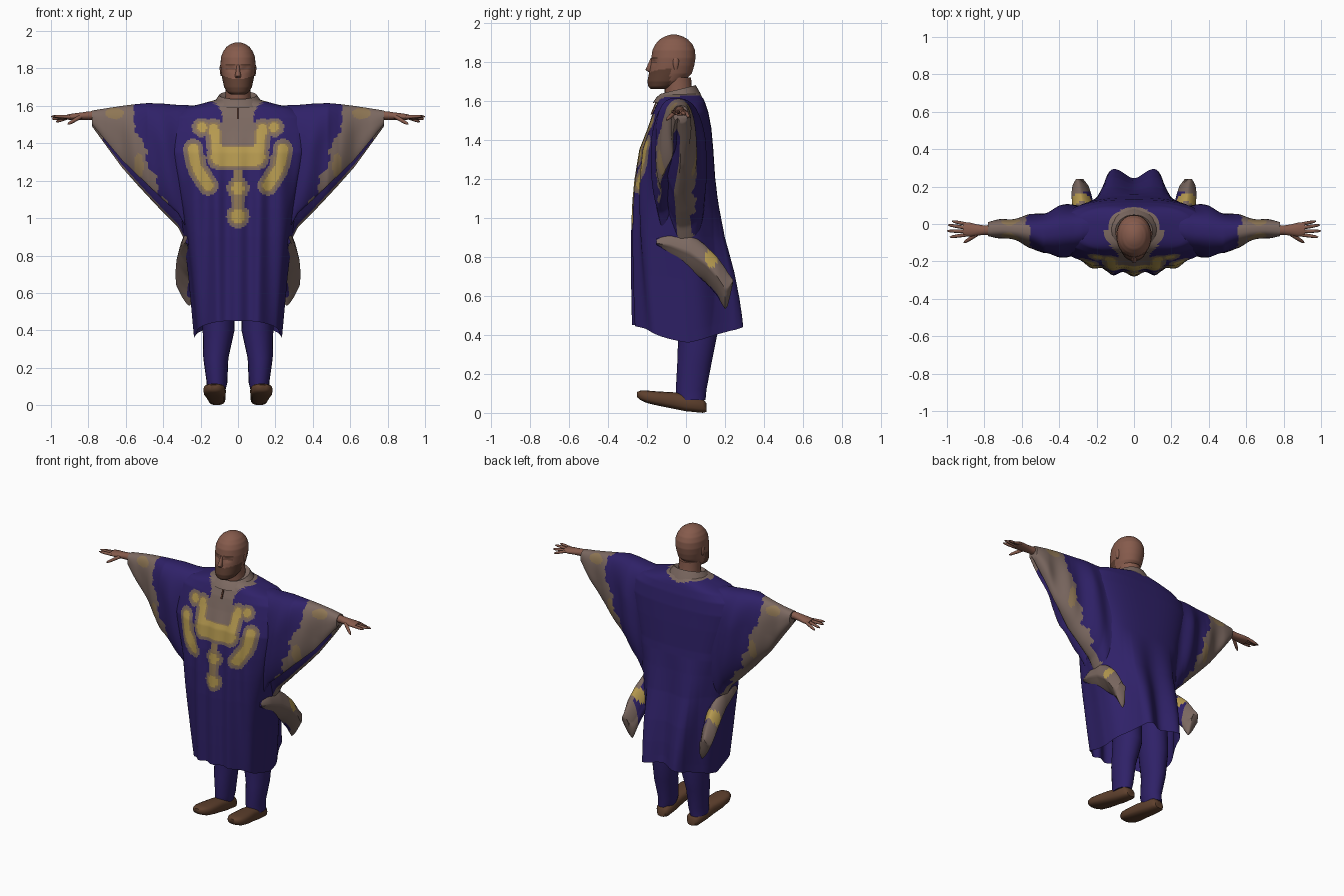
import bpy, bmesh, math
from mathutils import Vector

if "Cube" in bpy.data.objects:
    bpy.data.objects.remove(bpy.data.objects["Cube"])

def mat(name, r, g, b):
    m = bpy.data.materials.new(name)
    m.diffuse_color = [(v / 255 / 12.92 if v < 11 else ((v / 255 + .055) / 1.055) ** 2.4) for v in (r, g, b)] + [1]
    m.use_nodes = True
    m.node_tree.nodes["Principled BSDF"].inputs["Base Color"].default_value = m.diffuse_color
    return m

PURPLE, TAN, GOLD = mat("purple cloth", 47, 33, 104), mat("tan trim", 124, 105, 97), mat("gold thread", 182, 154, 80)
SKIN, BEARD, LEATHER = mat("skin", 134, 91, 76), mat("beard brown", 94, 63, 50), mat("shoe leather", 94, 64, 45)
OLIVE = mat("faded gold trim", 142, 118, 84)

def table(rows, t):
    """Linear lookup of a row of values by its first entry."""
    if t <= rows[0][0]:
        return rows[0][1:]
    for a, b in zip(rows, rows[1:]):
        if t <= b[0]:
            k = (t - a[0]) / (b[0] - a[0])
            return [p + (q - p) * k for p, q in zip(a[1:], b[1:])]
    return rows[-1][1:]

def sp(v, e):
    return math.copysign(abs(v) ** e, v)

def span(a, b, n):
    return [a + (b - a) * i / n for i in range(n + 1)]

def clamp(v):
    return max(0, min(1, v))

def loft(name, rings, mats, rule=None, mirror=False, angle=50, caps=(0, -1)):
    """Skin closed rings, cap the ends, colour faces by rule(centre, ring, segment)."""
    bm = bmesh.new()
    vs = [[bm.verts.new(p) for p in r] for r in rings]
    n = len(rings[0])
    for i in range(len(vs) - 1):
        for j in range(n):
            k = (j + 1) % n
            f = bm.faces.new((vs[i][j], vs[i][k], vs[i + 1][k], vs[i + 1][j]))
            if rule:
                f.material_index = rule(f.calc_center_median(), i, j)
    for e in caps:
        f = bm.faces.new(vs[e])
        if rule:
            f.material_index = rule(f.calc_center_median(), 0, 0)
    bmesh.ops.recalc_face_normals(bm, faces=bm.faces)
    me = bpy.data.meshes.new(name)
    bm.to_mesh(me)
    bm.free()
    for m in mats:
        me.materials.append(m)
    ob = bpy.data.objects.new(name, me)
    bpy.context.collection.objects.link(ob)
    if mirror:
        ob.modifiers.new("mirror", 'MIRROR').use_mirror_merge = False
    bpy.ops.object.select_all(action='DESELECT')
    ob.select_set(True)
    bpy.context.view_layer.objects.active = ob
    bpy.ops.object.shade_smooth_by_angle(angle=math.radians(angle))
    return ob

def angles(n):
    return [2 * math.pi * j / n for j in range(n)]

def flat_ring(z, x, w, yf, yb, n=20, e=1.0):
    return [(x + w * sp(math.cos(a), e), (yf + yb) / 2 + (yb - yf) / 2 * sp(math.sin(a), e), z) for a in angles(n)]

# robe body: z, half width, front y, back y
BODY = [(.40, .235, -.265, .285), (.55, .25, -.268, .265), (.7, .265, -.27, .24), (.9, .29, -.27, .195),
        (1.05, .315, -.265, .17), (1.2, .345, -.255, .15), (1.35, .385, -.235, .14), (1.46, .40, -.195, .13),
        (1.54, .38, -.17, .115), (1.585, .31, -.15, .10), (1.61, .2, -.14, .09), (1.635, .11, -.12, .07)]

def body_ring(z):
    w, yf, yb = table(BODY, z)
    low, hang = clamp((1.15 - z) / .7), clamp((1.5 - z) / .4)
    out = []
    for a in angles(240):
        c, s = sp(math.cos(a), .75), sp(math.sin(a), .75)
        x = w * c * (1 - .2 * low * max(0, s))
        y = (yf + yb) / 2 + (yb - yf) / 2 * s
        if s > 0:   # raised back panel with two deep lobes
            y -= s * low * (.04 * math.cos(2 * math.pi * min(abs(x), .16) / .26) + .06 * clamp((abs(x) - .15) / .05))
        else:       # narrow hanging pleats at the front
            y += s * hang * .012 * math.cos(2 * math.pi * x / .115)
        x += hang * .008 * math.sin(7 * a) * math.copysign(1, c) * abs(c)
        hem = .05 * abs(s) - .04 * c ** 4
        out.append((x, y, z + hem * clamp((.9 - z) / .5)))
    return out

# chest embroidery strokes: x1, z1, x2, z2, radius
STROKES = [(0, 1.33, .095, 1.33, .048), (.11, 1.355, .13, 1.48, .025), (.19, 1.485, .195, 1.485, .024),
           (.24, 1.37, .225, 1.29, .026), (.215, 1.26, .16, 1.175, .027), (0, 1.25, 0, 1.06, .003),
           (0, 1.16, 0, 1.16, .033), (0, 1.01, 0, 1.01, .036)]

def stroke_dist(x, z):
    best = 9
    for x1, z1, x2, z2, r in STROKES:
        a, d = Vector((x1, z1)), Vector((x2 - x1, z2 - z1))
        p = Vector((abs(x), z)) - a
        k = clamp(p.dot(d) / d.length_squared) if d.length else 0
        best = min(best, (p - d * k).length - r)
    return best

def body_rule(c, i, j):
    if c.z > 1.57 and (c.x / .15) ** 2 + ((c.y + .045) / .135) ** 2 < 1:
        return 1
    if c.y < -.06:
        d = stroke_dist(c.x, c.z)
        if d < 0:
            return 2
        if d < .01:
            return 3
        if d < .027 or (abs(c.x) < .085 and c.z > 1.38):
            return 1
    return 0

CLOTH = [PURPLE, TAN, GOLD, OLIVE]
loft("robe_body", [body_ring(z) for z in span(.40, 1.635, 170)], CLOTH, body_rule, caps=())

# wide sleeves: x, top z, bottom z, front y, back y
SLEEVE = [(.14, 1.60, .90, -.13, .10), (.23, 1.60, .82, -.15, .115), (.28, 1.605, .87, -.165, .11),
          (.32, 1.605, .95, -.17, .105), (.40, 1.612, 1.03, -.17, .09), (.48, 1.615, 1.115, -.165, .065),
          (.54, 1.61, 1.18, -.125, .045), (.62, 1.60, 1.27, -.095, .035), (.70, 1.588, 1.38, -.075, .025),
          (.78, 1.575, 1.49, -.065, .01)]
EDGE = [(.9, .275), (1.05, .365), (1.15, .42), (1.25, .46), (1.35, .495), (1.45, .525), (1.5, .56), (1.55, .57), (1.6, .54)]
NS = 96

def sleeve_ring(x):
    zt, zb, yf, yb = table(SLEEVE, x)
    h, out = (zt - zb) / 2, []
    for a in angles(NS):
        c, s = sp(math.cos(a), .8), sp(math.sin(a), .8)
        z = (zt + zb) / 2 + h * c
        u = abs(s + .4) / .35
        if c < 0 and u < 1:   # open slit along the lower edge
            z += min(.09, h * .5) * (1 - u)
        y = (yf + yb) / 2 + (yb - yf) / 2 * s
        fold = .010 * math.sin(38 * x - 5 * z) * s * min(1, (zt - z) / .2)
        out.append((x, y + fold, z))
    return out

def sleeve_rule(c, i, j):
    a = 2 * math.pi * (j + .5) / NS
    s = sp(math.sin(a), .8)
    if math.cos(a) < 0 and -.72 < s < -.15 and c.x < .72:
        return 0
    if ((c.x - .53) / .025) ** 2 + ((c.z - 1.28) / .065) ** 2 < 1 or ((c.x - .66) / .05) ** 2 + ((c.z - 1.56) / .03) ** 2 < 1:
        return 3
    wave = .012 * math.sin(40 * c.z) + .008 * math.sin(95 * c.z + 1)
    return int(c.x > table(EDGE, c.z)[0] + wave + (.02 if s > .4 else 0))

loft("sleeve", [sleeve_ring(x) for x in span(.14, .78, 90)], CLOTH, sleeve_rule, True, caps=(-1,))

# folded sleeve tails, pointed at the back: y, low z, high z, inner x, outer x
TAIL = [(-.15, .84, .90, .24, .28), (-.08, .785, .93, .23, .30), (.02, .72, .92, .225, .315), (.10, .67, .86, .22, .33),
        (.16, .60, .80, .235, .335), (.20, .53, .745, .25, .33), (.215, .55, .72, .26, .325), (.24, .66, .685, .29, .31)]

def tail_ring(y):
    zl, zh, xi, xo = table(TAIL, y)
    return [((xi + xo) / 2 + (xo - xi) / 2 * sp(math.cos(a), 1.3) - .03 * max(0, -math.sin(a)),
             y, (zl + zh) / 2 + (zh - zl) / 2 * sp(math.sin(a), 1.3)) for a in angles(32)]

def tail_rule(c, i, j):
    if ((c.y - .13) / .03) ** 2 + ((c.z - .79) / .05) ** 2 < 1:
        return 2
    zl, zh, xi, xo = table(TAIL, c.y)
    return int(c.x > xi + .035 or c.y > .17)

loft("sleeve_tail", [tail_ring(y) for y in span(-.15, .24, 30)], CLOTH, tail_rule, True)

# standing collar, higher at the back
def collar_ring(rx, ry, z, tilt):
    return [(rx * math.cos(a), -.04 + ry * math.sin(a), z + tilt * math.sin(a)) for a in angles(32)]

loft("collar", [collar_ring(.145, .13, 1.595, .005), collar_ring(.122, .112, 1.63, .012),
                collar_ring(.10, .09, 1.658, .022), collar_ring(.08, .072, 1.645, .022)], [TAN])
# neck slit as a thin plate
loft("collar_slit", [[(x, y + dy, z) for x, dy in ((-.005, 0), (.005, 0), (.005, .008), (-.005, .008))]
                     for z, y in ((1.53, -.182), (1.585, -.160), (1.62, -.146))], [BEARD])

# neck
loft("neck", [flat_ring(1.58, 0, .075, -.11, .045), flat_ring(1.66, 0, .067, -.11, .03),
              flat_ring(1.72, 0, .068, -.12, .026)], [SKIN])

# head: z, half width, front y, back y
HEAD = [(1.66, .035, -.18, -.09), (1.672, .058, -.193, -.06), (1.70, .074, -.198, -.01), (1.74, .083, -.19, .03),
        (1.78, .09, -.182, .042), (1.82, .094, -.178, .049), (1.86, .091, -.172, .046), (1.89, .08, -.157, .033),
        (1.915, .062, -.135, .01), (1.932, .037, -.105, -.02), (1.94, .01, -.075, -.05)]

def head_ring(z):
    ring = flat_ring(z, 0, *table(HEAD, z), n=48, e=.95)
    socket = max(0, 1 - abs(z - 1.8) / .022)
    return [(x, y + .010 * socket * max(0, 1 - abs(abs(x) - .038) / .03) * (y < -.08), z) for x, y, z in ring]

def head_rule(c, i, j):
    ax = abs(c.x)
    beard = c.z < 1.743 + .3 * max(0, ax - .02) and c.y < -.08 - .3 * max(0, 1.70 - c.z)
    brow = c.y < -.1 and .018 < ax < .066 and (1.815 < c.z < 1.824 or 1.794 < c.z < 1.802)
    return int(beard or brow)

loft("head", [head_ring(z) for z in span(1.66, 1.94, 56)], [SKIN, BEARD], head_rule)
loft("nose", [flat_ring(1.748, 0, .012, -.195, -.17, 10), flat_ring(1.76, 0, .017, -.209, -.17, 10),
              flat_ring(1.785, 0, .011, -.197, -.165, 10), flat_ring(1.82, 0, .007, -.181, -.165, 10)], [SKIN])
loft("ear", [flat_ring(z, .088, w, -.055 - d, -.05 + d, 10) for z, w, d in
             ((1.76, .004, .004), (1.775, .008, .01), (1.805, .011, .015), (1.82, .006, .01))], [SKIN], mirror=True)

# forearm and palm: x, z, half height, front y, back y
ARM = [(.70, 1.55, .028, -.06, .0), (.80, 1.548, .023, -.058, -.008), (.84, 1.545, .02, -.062, -.002),
       (.88, 1.542, .018, -.068, .008), (.915, 1.54, .014, -.066, .01)]
loft("hand", [[(x, (f + b) / 2 + (b - f) / 2 * math.cos(a), z + h * math.sin(a)) for a in angles(14)]
              for x, z, h, f, b in ARM], [SKIN], mirror=True)

def finger(name, a, b, r):
    a, b = Vector(a), Vector(b)
    side = (b - a).cross(Vector((0, 0, 1))).normalized()
    up = side.cross(b - a).normalized()
    loft(name, [[a.lerp(b, t) + (side * math.cos(q) + up * math.sin(q)) * r * k for q in angles(8)]
                for t, k in ((0, 1), (.5, .95), (.85, .75), (1, .3))], [SKIN], mirror=True)

for i, (y0, x1, y1, z1) in enumerate([(.0, .972, .015, 1.515), (-.02, .995, -.005, 1.53), (-.04, 1.0, -.037, 1.543),
                                      (-.058, .985, -.07, 1.545)]):
    finger(f"finger_{i + 1}", (.90, y0, 1.541), (x1, y1, z1), .0098)
finger("thumb", (.84, -.055, 1.543), (.91, -.1, 1.502), .011)

# trouser legs
LEG = [(.065, .115, .05, -.045, .10), (.12, .115, .055, -.052, .105), (.25, .113, .067, -.045, .13),
       (.40, .107, .085, -.04, .16), (.65, .10, .09, -.06, .15)]
loft("trouser_leg", [flat_ring(z, x + .006 * math.sin(z * 30), w, f, b, 20) for z, x, w, f, b in LEG], [PURPLE], mirror=True)

# shoes with raised toes: y, x, half width, low z, high z
SHOE = [(.105, .112, .03, .005, .05), (.085, .113, .046, 0, .075), (0, .116, .05, .008, .095), (-.06, .119, .053, .02, .106),
        (-.14, .124, .06, .036, .11), (-.2, .127, .058, .05, .115), (-.235, .129, .042, .066, .114), (-.25, .13, .02, .08, .108)]
loft("shoe", [[(x + w * sp(math.cos(a), .8), y, (l + h) / 2 + (h - l) / 2 * sp(math.sin(a), .7)) for a in angles(18)]
              for y, x, w, l, h in SHOE], [LEATHER], mirror=True)
